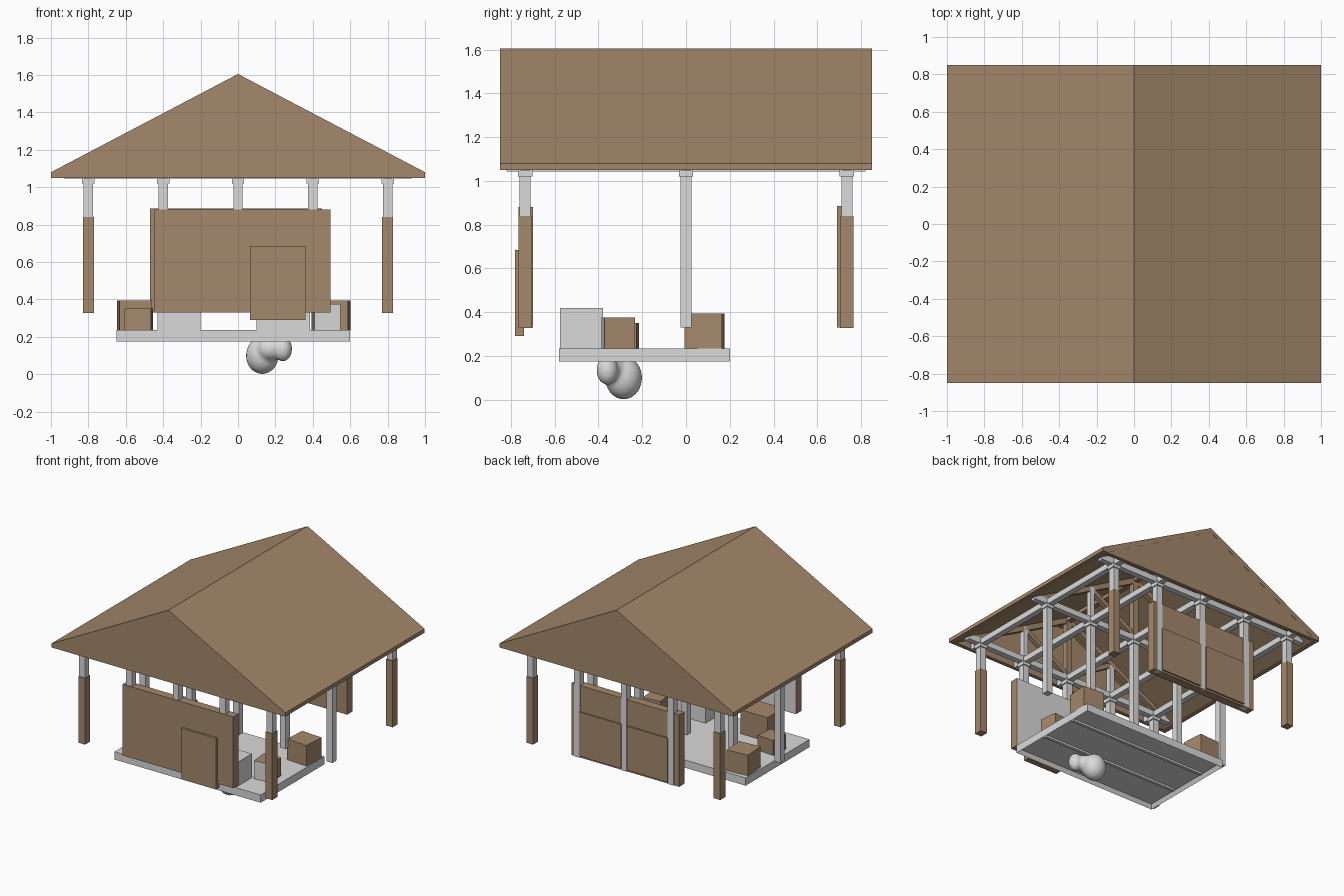
import bpy, bmesh, math, random
from mathutils import Vector, Matrix

if "Cube" in bpy.data.objects:
    bpy.data.objects.remove(bpy.data.objects["Cube"])

random.seed(4)


def material(name, rgb):
    m = bpy.data.materials.new(name)
    m.diffuse_color = (*rgb, 1)
    m.use_nodes = True
    m.node_tree.nodes["Principled BSDF"].inputs["Base Color"].default_value = m.diffuse_color
    return m


BROWN = material("wood brown", (0.376, 0.25, 0.15))
GREY = material("pale grey", (0.70, 0.70, 0.70))


def finish(name, bm, mats, rule=None):
    bmesh.ops.recalc_face_normals(bm, faces=bm.faces)
    if rule:
        bm.normal_update()
        for f in bm.faces:
            f.material_index = 1 if rule(f) else 0
    me = bpy.data.meshes.new(name)
    bm.to_mesh(me)
    bm.free()
    for m in mats:
        me.materials.append(m)
    ob = bpy.data.objects.new(name, me)
    bpy.context.collection.objects.link(ob)
    return ob


def box(name, x, y, z, mats=(BROWN,), rule=None, turn=0):
    """Box between (min, max) pairs, optionally turned about its own z axis."""
    bm = bmesh.new()
    size = [b - a for a, b in (x, y, z)]
    mid = [(a + b) / 2 for a, b in (x, y, z)]
    bmesh.ops.create_cube(bm, size=1, matrix=Matrix.Translation(mid)
                          @ Matrix.Rotation(math.radians(turn), 4, 'Z')
                          @ Matrix.Diagonal((*size, 1)))
    return finish(name, bm, mats, rule)


def beam(name, a, b, w, mat):
    """Square bar running from point a to point b."""
    a, b = Vector(a), Vector(b)
    d = b - a
    bm = bmesh.new()
    bmesh.ops.create_cube(bm, size=1, matrix=Matrix.Translation((a + b) / 2)
                          @ d.to_track_quat('Z', 'Y').to_matrix().to_4x4()
                          @ Matrix.Diagonal((w, w, d.length, 1)))
    return finish(name, bm, (mat,))


def extrude_y(name, profile, y0, y1, mat):
    """Extrude an x,z outline along y."""
    bm = bmesh.new()
    f = bm.faces.new([bm.verts.new((x, y0, z)) for x, z in profile])
    r = bmesh.ops.extrude_face_region(bm, geom=[f])
    bmesh.ops.translate(bm, vec=(0, y1 - y0, 0),
                        verts=[v for v in r['geom'] if isinstance(v, bmesh.types.BMVert)])
    return finish(name, bm, (mat,))


# Roof: hollow gable shell with closed ends
extrude_y("roof_shell", [(-1, 1.05), (-1, 1.08), (0, 1.605), (1, 1.08), (1, 1.05),
                         (0.96, 1.05), (0, 1.57), (-0.96, 1.05)], -0.85, 0.85, BROWN)
for name, s in (("front", -1), ("back", 1)):
    extrude_y(name + "_gable", [(-0.99, 1.05), (-0.99, 1.08), (0, 1.60), (0.99, 1.08), (0.99, 1.05)],
              s * 0.849, s * 0.82, BROWN)

# Post grid: outer rows have a brown lower sleeve, the middle row is grey
COLS = (-0.8, -0.4, 0, 0.4, 0.8)
ROWS = (-0.735, 0, 0.735)
for i, x in enumerate(COLS):
    for j, y in enumerate(ROWS):
        tag = f"{i}_{j}"
        box("post_" + tag, (x - 0.025, x + 0.025), (y - 0.025, y + 0.025), (0.33, 1.06), (GREY,))
        box("post_cap_" + tag, (x - 0.033, x + 0.033), (y - 0.033, y + 0.033), (1.02, 1.055), (GREY,))
        if y and abs(x) == 0.8:
            box("post_sleeve_" + tag, (x - 0.029, x + 0.029), (y - 0.031, y + 0.031), (0.328, 0.84))

# Ceiling beams along both directions
for i, x in enumerate(COLS):
    beam(f"long_beam_{i}", (x, -0.82, 1.065), (x, 0.82, 1.065), 0.045, GREY)
for j, y in enumerate(ROWS):
    beam(f"cross_beam_{j}", (-0.93, y, 1.07), (0.93, y, 1.07), 0.045, GREY)
    # Roof truss over each row
    beam(f"king_post_{j}", (0, y, 1.07), (0, y, 1.56), 0.045, BROWN)
    for s in (-1, 1):
        beam(f"rafter_{j}_{s}", (s * 0.90, y, 1.07), (0, y, 1.545), 0.04, BROWN)
        beam(f"queen_post_{j}_{s}", (s * 0.4, y, 1.07), (s * 0.4, y, 1.34), 0.04, GREY)
        beam(f"strut_{j}_{s}", (0, y, 1.09), (s * 0.4, y, 1.33), 0.035, BROWN)
beam("ridge_beam", (0, -0.82, 1.55), (0, 0.82, 1.55), 0.04, BROWN)

# Front wall with grey inner face, and its door
box("front_wall", (-0.45, 0.495), (-0.765, -0.70), (0.33, 0.88), (BROWN, GREY),
    lambda f: f.normal.y > 0.9)
box("front_door", (0.065, 0.36), (-0.782, -0.74), (0.29, 0.685))

# Back wall with a pair of door leaves
box("back_wall", (-0.47, 0.45), (0.69, 0.755), (0.33, 0.885))
for n, (a, b) in enumerate(((0.02, 0.38), (-0.38, -0.03))):
    box(f"back_door_{n}", (a, b), (0.75, 0.766), (0.345, 0.685))

# Floor platform with a recessed underside
bm = bmesh.new()
bmesh.ops.create_cube(bm, size=1, matrix=Matrix.Translation((-0.025, -0.19, 0.205))
                      @ Matrix.Diagonal((1.25, 0.78, 0.06, 1)))
bm.normal_update()
under = [f for f in bm.faces if f.normal.z < -0.9]
bmesh.ops.inset_region(bm, faces=under, thickness=0.025, depth=0)
bmesh.ops.translate(bm, verts=under[0].verts, vec=(0, 0, 0.03))
finish("platform", bm, (GREY,))
for n, y in enumerate((-0.30, 0.0)):
    box(f"platform_joist_{n}", (-0.62, 0.57), (y - 0.012, y + 0.012), (0.19, 0.21), (GREY,))


# Crates on the platform; some have a grey front
def faces_front(f):
    return f.normal.y < -0.9


box("back_left_crate", (-0.64, -0.465), (0.0, 0.17), (0.235, 0.395), turn=4)
box("back_right_crate", (0.42, 0.595), (0.0, 0.17), (0.235, 0.395), turn=-4)
box("left_small_crate", (-0.60, -0.46), (-0.36, -0.22), (0.235, 0.35), turn=-5)
box("right_small_crate", (0.40, 0.54), (-0.38, -0.24), (0.235, 0.375), (BROWN, GREY),
    faces_front, turn=6)
box("left_large_crate", (-0.43, -0.20), (-0.575, -0.38), (0.235, 0.42), (BROWN, GREY), faces_front)
box("right_large_crate", (0.10, 0.385), (-0.575, -0.38), (0.235, 0.42), (GREY,))

# Lumpy boulder beneath the platform
bm = bmesh.new()
for c, r in (((0.13, -0.285, 0.10), (0.088, 0.085, 0.10)),
             ((0.24, -0.36, 0.135), (0.05, 0.05, 0.068)),
             ((0.17, -0.34, 0.135), (0.07, 0.065, 0.065))):
    bmesh.ops.create_icosphere(bm, subdivisions=3, radius=1,
                               matrix=Matrix.Translation(c) @ Matrix.Diagonal((*r, 1)))
boulder = finish("boulder", bm, (GREY,))
mod = boulder.modifiers.new("merge", 'REMESH')
mod.mode = 'VOXEL'
mod.voxel_size = 0.01
mod.use_smooth_shade = True
soft = boulder.modifiers.new("soften", 'SMOOTH')
soft.iterations = 4
